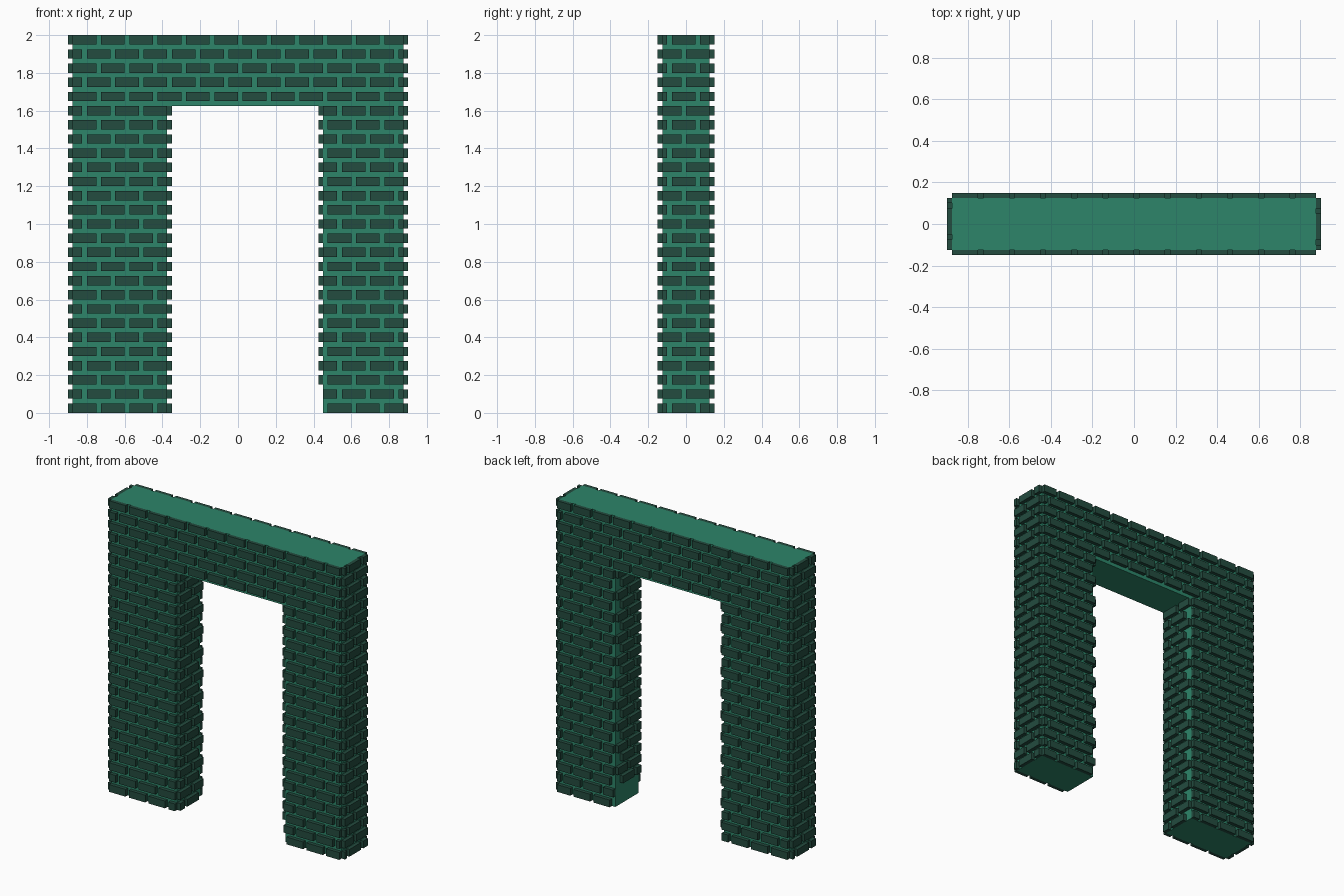
import bpy, bmesh

cube = bpy.data.objects.get("Cube")
if cube:
    bpy.data.objects.remove(cube, do_unlink=True)


def material(name, rgb):
    m = bpy.data.materials.new(name)
    m.use_nodes = True
    m.diffuse_color = (*rgb, 1)
    bsdf = next(n for n in m.node_tree.nodes if n.type == 'BSDF_PRINCIPLED')
    bsdf.inputs["Base Color"].default_value = (*rgb, 1)
    bsdf.inputs["Roughness"].default_value = 0.8
    return m


mortar = material("mortar green", (0.026, 0.235, 0.142))
brick = material("dark brick green", (0.017, 0.072, 0.050))


def finish(name, bm, mat):
    bmesh.ops.recalc_face_normals(bm, faces=bm.faces)
    mesh = bpy.data.meshes.new(name)
    bm.to_mesh(mesh)
    bm.free()
    mesh.materials.append(mat)
    obj = bpy.data.objects.new(name, mesh)
    bpy.context.collection.objects.link(obj)


def add_box(bm, x0, x1, y0, y1, z0, z1):
    verts = bmesh.ops.create_cube(bm, size=1)["verts"]
    for v in verts:
        v.co = (x1 if v.co.x > 0 else x0,
                y1 if v.co.y > 0 else y0,
                z1 if v.co.z > 0 else z0)


# Main dimensions
W, D, H = 0.875, 0.125, 2.0          # half width, half depth, height of the core
OPEN_L, OPEN_R, OPEN_TOP = -0.375, 0.45, 1.625
ROWS, ROW_STEP, BRICK_H = 27, 0.075, 0.05
STEP, BRICK_L, OUT = 0.15, 0.125, 0.025
LINTEL_ROW = 22                      # first row above the opening

# Wall core: an arch outline extruded through the depth
outline = [(-W, 0), (OPEN_L, 0), (OPEN_L, OPEN_TOP), (OPEN_R, OPEN_TOP),
           (OPEN_R, 0), (W, 0), (W, H), (-W, H)]
bm = bmesh.new()
face = bm.faces.new([bm.verts.new((x, -D, z)) for x, z in outline])
ext = bmesh.ops.extrude_face_region(bm, geom=[face])["geom"]
bmesh.ops.translate(bm, vec=(0, 2 * D, 0),
                    verts=[g for g in ext if isinstance(g, bmesh.types.BMVert)])
finish("wall_core", bm, mortar)


def course(start, end, lo, hi, shifted):
    """Brick spans on a running grid from start to end, clipped to lo..hi."""
    spans = []
    a = start - (STEP / 2 if shifted else 0)
    while a < end:
        s, e = max(a, lo), min(a + BRICK_L, hi)
        if e - s > 0.005:
            spans.append((s, e))
        a += STEP
    return spans


# Brick courses on the front and back, interrupted by the opening
for name, y0 in (("front_bricks", -D - OUT), ("back_bricks", D)):
    bm = bmesh.new()
    for r in range(ROWS):
        z = r * ROW_STEP
        pieces = [(-W, W)] if r >= LINTEL_ROW else [(-W, OPEN_L), (OPEN_R, W)]
        for lo, hi in pieces:
            for a, b in course(-W, W, lo, hi, r % 2 == 1):
                add_box(bm, a, b, y0, y0 + OUT, z, z + BRICK_H)
    finish(name, bm, brick)

# Brick courses on the pillar sides: name, inner x, first row, row count, mirrored, inside
sides = (("right_outer_bricks", -W - OUT, 0, ROWS, False, False),
         ("left_outer_bricks", W, 0, ROWS, True, False),
         ("right_inner_bricks", OPEN_L, 0, LINTEL_ROW, False, True),
         ("left_inner_bricks", OPEN_R - OUT, 2, LINTEL_ROW, False, True))
for name, x0, first, last, mirrored, inside in sides:
    bm = bmesh.new()
    for r in range(first, last):
        z = r * ROW_STEP
        for a, b in course(-D, D, -D, D, r % 2 == 0):
            if inside and b - a < 0.03:      # no slivers inside the doorway
                continue
            if mirrored:
                a, b = -b, -a
            add_box(bm, x0, x0 + OUT, a, b, z, z + BRICK_H)
    finish(name, bm, brick)
